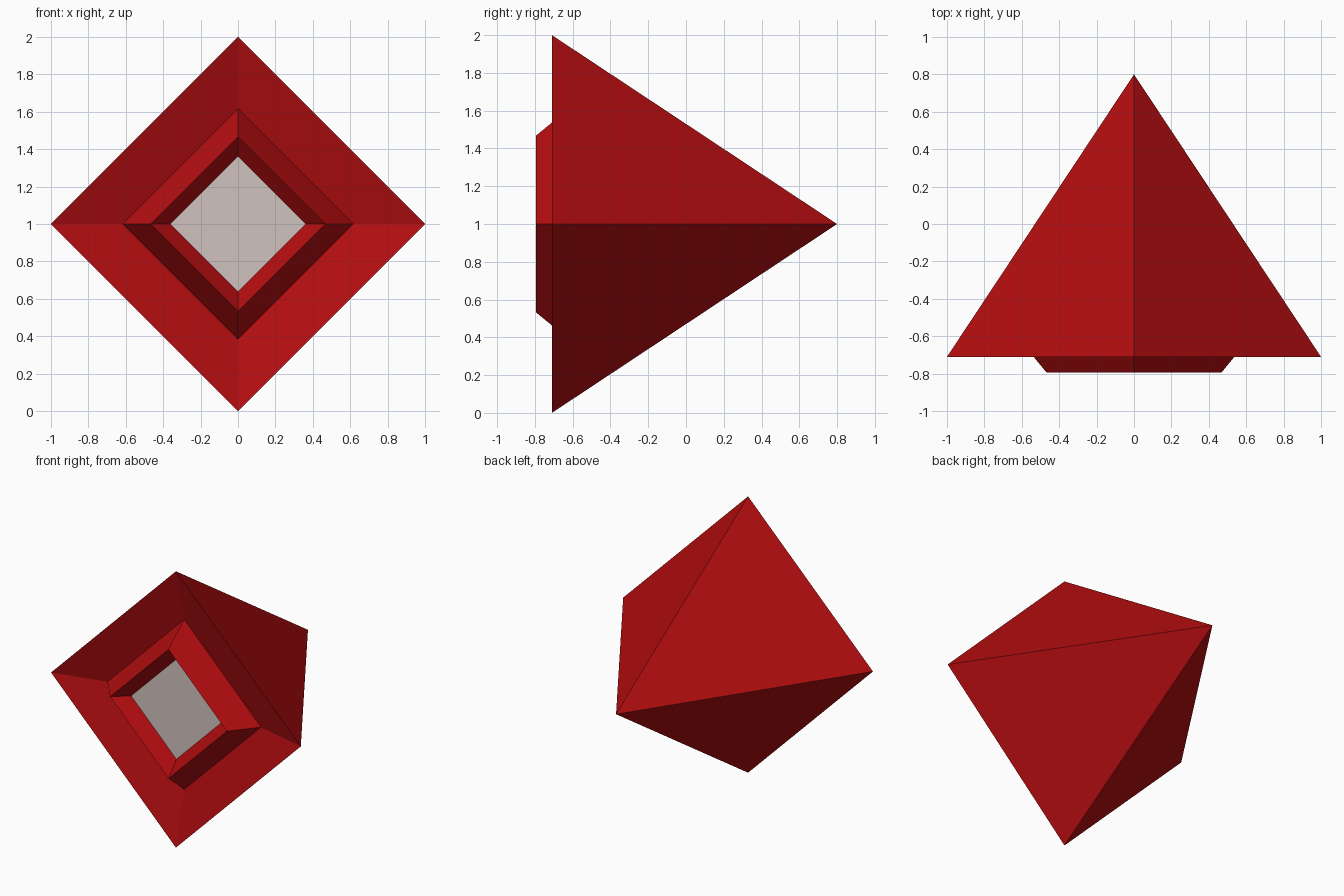
import bpy, bmesh
from math import cos, sin, pi

if "Cube" in bpy.data.objects:
    bpy.data.objects.remove(bpy.data.objects["Cube"])


def material(name, rgb):
    m = bpy.data.materials.new(name)
    m.diffuse_color = (*rgb, 1)
    m.use_nodes = True
    m.node_tree.nodes["Principled BSDF"].inputs["Base Color"].default_value = m.diffuse_color
    return m


def lathe(name, profile, mat):
    """Sweep (radius, y) points around the y axis in four flat sides; radius 0 makes a tip."""
    bm = bmesh.new()
    rings = []
    for r, y in profile:
        if r == 0:
            rings.append([bm.verts.new((0, y, 1))] * 4)
        else:
            rings.append([bm.verts.new((r * cos(k * pi / 2), y, 1 + r * sin(k * pi / 2)))
                          for k in range(4)])
    for a, b in zip(rings, rings[1:]):
        for k in range(4):
            n = (k + 1) % 4
            bm.faces.new(list(dict.fromkeys((a[k], a[n], b[n], b[k]))))
    bmesh.ops.recalc_face_normals(bm, faces=bm.faces)
    me = bpy.data.meshes.new(name)
    bm.to_mesh(me)
    bm.free()
    me.materials.append(mat)
    ob = bpy.data.objects.new(name, me)
    bpy.context.collection.objects.link(ob)
    return ob


red = material("deep red", (0.45, 0.004, 0.005))
grey = material("pale warm grey", (0.64, 0.54, 0.52))

# Red pyramid body: rear tip, rim, sunken front, raised bezel, recess wall and floor
lathe("pyramid_body", [(0, 0.8), (1, -0.71), (0.615, -0.615), (0.467, -0.795),
                       (0.362, -0.705), (0, -0.695)], red)

# Pale diamond panel set into the bezel
lathe("front_panel", [(0, -0.697), (0.362, -0.705), (0, -0.705)], grey)
